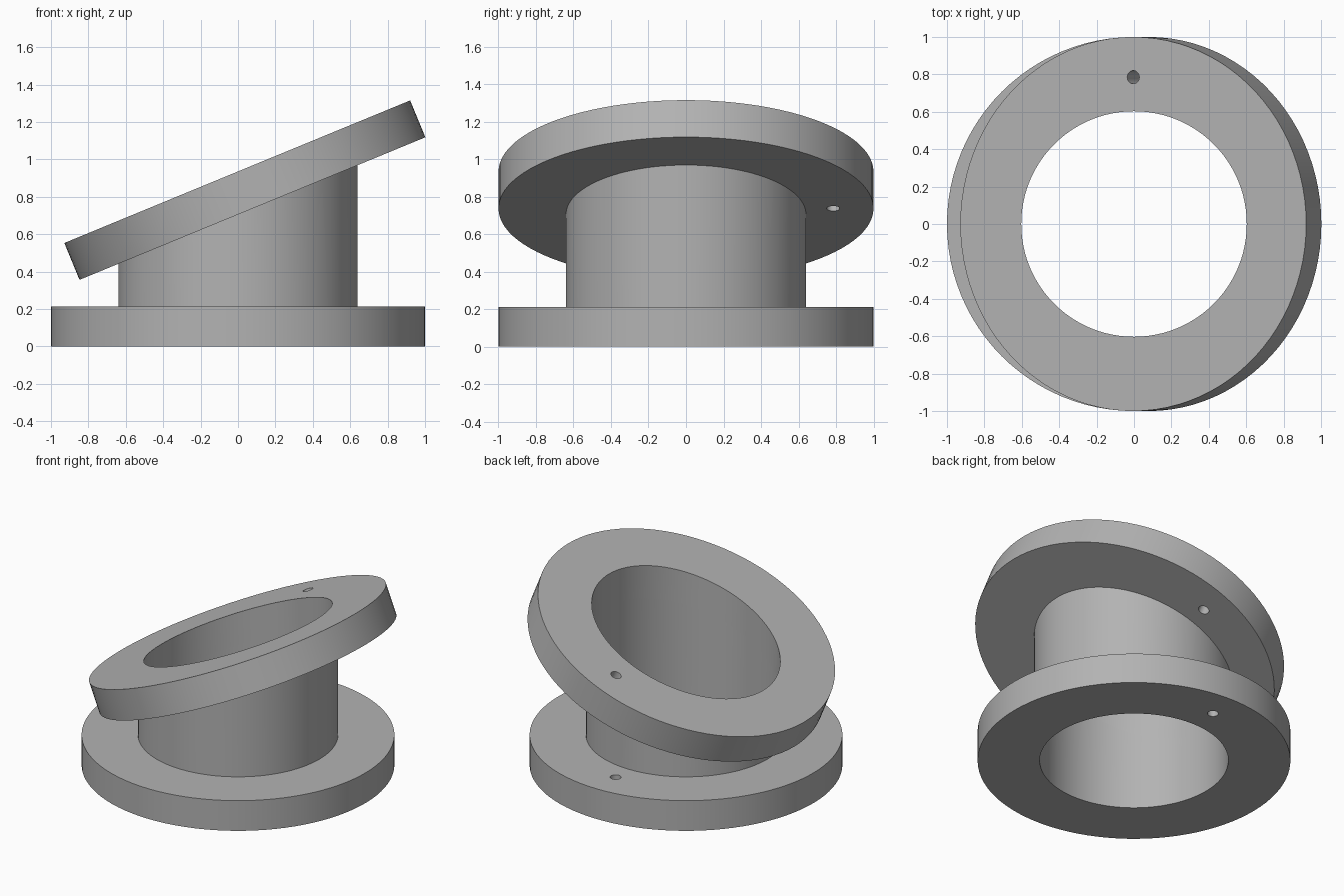
import bpy, bmesh, math
from mathutils import Matrix, Vector

if "Cube" in bpy.data.objects:
    bpy.data.objects.remove(bpy.data.objects["Cube"], do_unlink=True)

SEGMENTS = 96
THICK = 0.213
FLANGE_R, NECK_R, BORE_R = 1.0, 0.64, 0.603
HOLE_R, HOLE_Y = 0.035, 0.785
TILT = math.radians(22.4)

grey = bpy.data.materials.new("plain grey")
grey.use_nodes = True
color = (0.45, 0.45, 0.45, 1)
grey.diffuse_color = color
grey.node_tree.nodes["Principled BSDF"].inputs["Base Color"].default_value = color

# Placement of the tilted flange, taken at the centre of its top face
top_center = Vector((-0.004, 0, 0.934))
rotation = Matrix.Rotation(-TILT, 4, 'Y')
axis = rotation @ Vector((0, 0, 1))
under_center = top_center - axis * THICK
tilted = Matrix.Translation(top_center - axis * THICK / 2) @ rotation
level = Matrix.Translation((0, 0, THICK / 2))


def make_object(name, bm):
    mesh = bpy.data.meshes.new(name)
    bmesh.ops.recalc_face_normals(bm, faces=bm.faces)
    bm.to_mesh(mesh)
    bm.free()
    mesh.materials.append(grey)
    obj = bpy.data.objects.new(name, mesh)
    bpy.context.collection.objects.link(obj)
    return obj


def cylinder(name, radius, height, matrix, segments=SEGMENTS):
    bm = bmesh.new()
    bmesh.ops.create_cone(bm, cap_ends=True, segments=segments, radius1=radius,
                          radius2=radius, depth=height, matrix=matrix)
    return make_object(name, bm)


def activate(obj):
    bpy.ops.object.select_all(action='DESELECT')
    obj.select_set(True)
    bpy.context.view_layer.objects.active = obj


def shade(obj):
    activate(obj)
    bpy.ops.object.shade_smooth_by_angle(angle=math.radians(30))


def cut(obj, cutter):
    activate(obj)
    mod = obj.modifiers.new("cut", 'BOOLEAN')
    mod.operation, mod.solver, mod.object = 'DIFFERENCE', 'EXACT', cutter
    bpy.ops.object.modifier_apply(modifier=mod.name)
    bpy.data.objects.remove(cutter, do_unlink=True)


# Flanges: a vertical bore through both, and a pin hole square to each face
def flange(name, matrix):
    obj = cylinder(name, FLANGE_R, THICK, matrix)
    cut(obj, cylinder("bore_cutter", BORE_R, 5, Matrix()))
    pin = matrix @ Matrix.Translation((0, HOLE_Y, 0))
    cut(obj, cylinder("pin_cutter", HOLE_R, THICK * 2, pin, 32))
    shade(obj)


flange("base_flange", level)
flange("tilted_flange", tilted)


# Neck: thin tube whose top edge follows the underside of the tilted flange
def ring(bm, radius, top):
    verts = []
    for i in range(SEGMENTS):
        a = math.tau * (i + 0.0) / SEGMENTS
        x, y = radius * math.sin(a), radius * math.cos(a)
        z = under_center.z + math.tan(TILT) * (x - under_center.x) if top else THICK
        verts.append(bm.verts.new((x, y, z)))
    return verts


bm = bmesh.new()
loops = [ring(bm, NECK_R, False), ring(bm, NECK_R, True),
         ring(bm, BORE_R, True), ring(bm, BORE_R, False)]
for k in range(4):
    a, b = loops[k], loops[(k + 1) % 4]
    for i in range(SEGMENTS):
        j = (i + 1) % SEGMENTS
        bm.faces.new((a[i], a[j], b[j], b[i]))
shade(make_object("neck_tube", bm))
